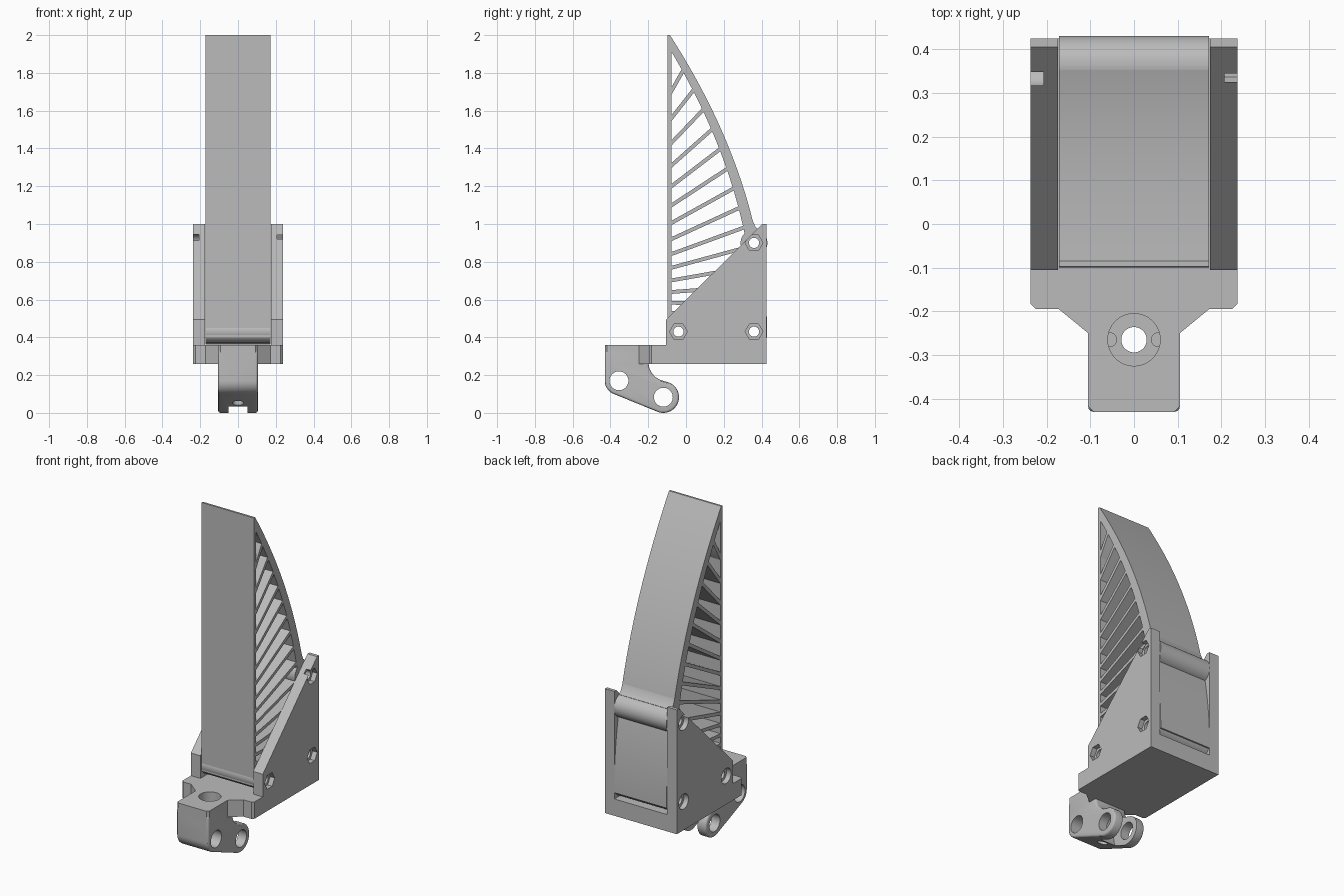
import bpy, bmesh
from math import sin, cos, pi, radians
from mathutils import Matrix

cube = bpy.data.objects.get("Cube")
if cube:
    bpy.data.objects.remove(cube, do_unlink=True)

grey = bpy.data.materials.new("light_grey_plastic")
grey.use_nodes = True
grey.diffuse_color = (0.5, 0.5, 0.5, 1)
grey.node_tree.nodes["Principled BSDF"].inputs["Base Color"].default_value = (0.5, 0.5, 0.5, 1)

FIN = 0.172      # half width of the fin
WIDE = 0.237     # half width of the bracket
PINS = [(0.36, 0.9), (0.36, 0.43), (-0.04, 0.43)]


def prisms(name, outlines, lo, hi, axis="x"):
    """Extrude closed outlines: (y, z) along x, or (x, y) along z."""
    bm = bmesh.new()
    for outline in outlines:
        ends = []
        for d in (lo, hi):
            ends.append([bm.verts.new((d, a, b) if axis == "x" else (a, b, d)) for a, b in outline])
        bm.faces.new(ends[0])
        bm.faces.new(ends[1])
        n = len(outline)
        for i in range(n):
            j = (i + 1) % n
            bm.faces.new((ends[0][i], ends[0][j], ends[1][j], ends[1][i]))
    bmesh.ops.recalc_face_normals(bm, faces=bm.faces)
    mesh = bpy.data.meshes.new(name)
    bm.to_mesh(mesh)
    bm.free()
    mesh.materials.append(grey)
    obj = bpy.data.objects.new(name, mesh)
    bpy.context.collection.objects.link(obj)
    return obj


def arc(cy, cz, r, start=0, end=360, n=40):
    full = end - start == 360
    steps = [radians(start + (end - start) * i / (n if full else n - 1)) for i in range(n)]
    return [(cy + r * cos(a), cz + r * sin(a)) for a in steps]


def apply(obj, mod):
    bpy.context.view_layer.objects.active = obj
    bpy.ops.object.modifier_apply(modifier=mod.name)


def boolean(obj, tool, operation="DIFFERENCE"):
    mod = obj.modifiers.new("cut", "BOOLEAN")
    mod.operation = operation
    mod.solver = "EXACT"
    mod.object = tool
    apply(obj, mod)


def discard(*tools):
    for tool in tools:
        bpy.data.objects.remove(tool, do_unlink=True)


# Bracket base with tapered neck
half = [(0.105, -0.418), (0.105, -0.25), (0.172, -0.195), (0.225, -0.195),
        (WIDE, -0.183), (WIDE, 0.425)]
half = [(0.093, -0.43)] + half
plan = half + [(-x, y) for x, y in reversed(half)]
bracket = prisms("bracket", [plan], 0.26, 0.36, "z")

# Triangular side plates
side = [(-0.105, 0.26), (0.425, 0.26), (0.425, 1.0), (0.405, 1.0), (-0.105, 0.495)]
for lo, hi in ((FIN + 0.002, WIDE), (-WIDE, -FIN - 0.002)):
    plate = prisms("side_plate", [side], lo, hi)
    boolean(bracket, plate, "UNION")
    discard(plate)

# Mounting lug with forked end
lug_side = ([(-0.43, 0.33)] + arc(-0.355, 0.17, 0.075, 180, 250, 10)
            + arc(-0.12, 0.083, 0.083, 250, 430, 24)
            + [(-0.135, 0.174), (-0.16, 0.188), (-0.182, 0.211), (-0.195, 0.24), (-0.2, 0.27), (-0.2, 0.33)])
lug = prisms("lug", [lug_side], -0.105, 0.105)
bevel = lug.modifiers.new("round", "BEVEL")
bevel.width = 0.012
bevel.segments = 3
bevel.limit_method = "ANGLE"
bevel.angle_limit = radians(50)
apply(lug, bevel)
boolean(bracket, lug, "UNION")
discard(lug)

# Lug openings: fork slot, cross holes, vertical bore, counterbore, small side holes
cutters = [
    prisms("fork_slot", [arc(-0.12, 0.083, 0.11)], -0.05, 0.05),
    prisms("cross_holes", [arc(-0.355, 0.17, 0.05), arc(-0.12, 0.083, 0.05)], -0.3, 0.3),
    prisms("counterbore", [arc(0, -0.265, 0.06)], 0.29, 0.5, "z"),
    prisms("bore", [arc(0, -0.265, 0.029)], -0.1, 0.5, "z"),
    prisms("side_holes", [arc(s * 0.056, -0.265, 0.016, n=20) for s in (-1, 1)], 0.23, 0.295, "z"),
]
# Hexagon pockets on one side, round pockets on the other
cutters.append(prisms("hex_pockets", [arc(y, z, 0.047, n=6) for y, z in PINS], 0.207, 0.3))
cutters.append(prisms("round_pockets", [arc(y, z, 0.045) for y, z in PINS], -0.3, -0.207))
for c in cutters:
    boolean(bracket, c)
discard(*cutters)


# Fin: front skin, curved back skin, slanted ribs and rounded foot
def back(z):
    return 0.43 - 0.515 * ((z - 0.4) / 1.6) ** 2


def inner(z):
    return max(-0.094, back(z) - 0.066 + 0.02 * (z - 0.4) / 1.6)


front_skin = prisms("front_skin", [[(-0.097, 0.4), (-0.077, 0.4), (-0.077, 1.985),
                                    (-0.087, 2.0), (-0.097, 2.0)]], -FIN, FIN)
levels = [0.4 + 1.6 * i / 40 for i in range(41)]
skin = [(back(z), z) for z in levels] + [(inner(z), z) for z in reversed(levels)]
back_skin = prisms("back_skin", [skin], -FIN, FIN)

ribs = []
low, gap = 1.69, 0.14
for i in range(14):
    high = 1.83 - 0.105 * i
    end = (back(high) + inner(high)) / 2
    t = 0.01 * (1 + ((high - low) / (end + 0.085)) ** 2) ** 0.5   # even thickness
    ribs.append([(-0.085, low - t), (end, high - t), (end, high + t), (-0.085, low + t)])
    low -= gap
    gap *= 0.92
rib_set = prisms("ribs", ribs, -FIN, FIN)

foot = prisms("foot", [arc(-0.04, 0.43, 0.06, 90, 270, 16) + arc(0.36, 0.43, 0.068, 270, 450, 16)],
              -FIN, FIN)
upper_boss = prisms("upper_boss", [arc(0.36, 0.9, 0.071)], -FIN, FIN)
flare = prisms("boss_flare", [[(0.33, 0.99), (back(1.02), 1.02), (0.367, 0.985), (0.385, 0.968),
                               (0.38, 0.92), (0.33, 0.92)]], -FIN, FIN)

# Pin holes through everything
pins = prisms("pin_holes", [arc(y, z, 0.027, n=32) for y, z in PINS], -0.3, 0.3)
parts = [bracket, front_skin, back_skin, rib_set, foot, upper_boss, flare]
for part in parts:
    boolean(part, pins)
discard(pins)

bpy.ops.object.select_all(action="DESELECT")
for part in parts:
    part.select_set(True)
bpy.context.view_layer.objects.active = bracket
bpy.ops.object.shade_smooth_by_angle(angle=radians(30))
